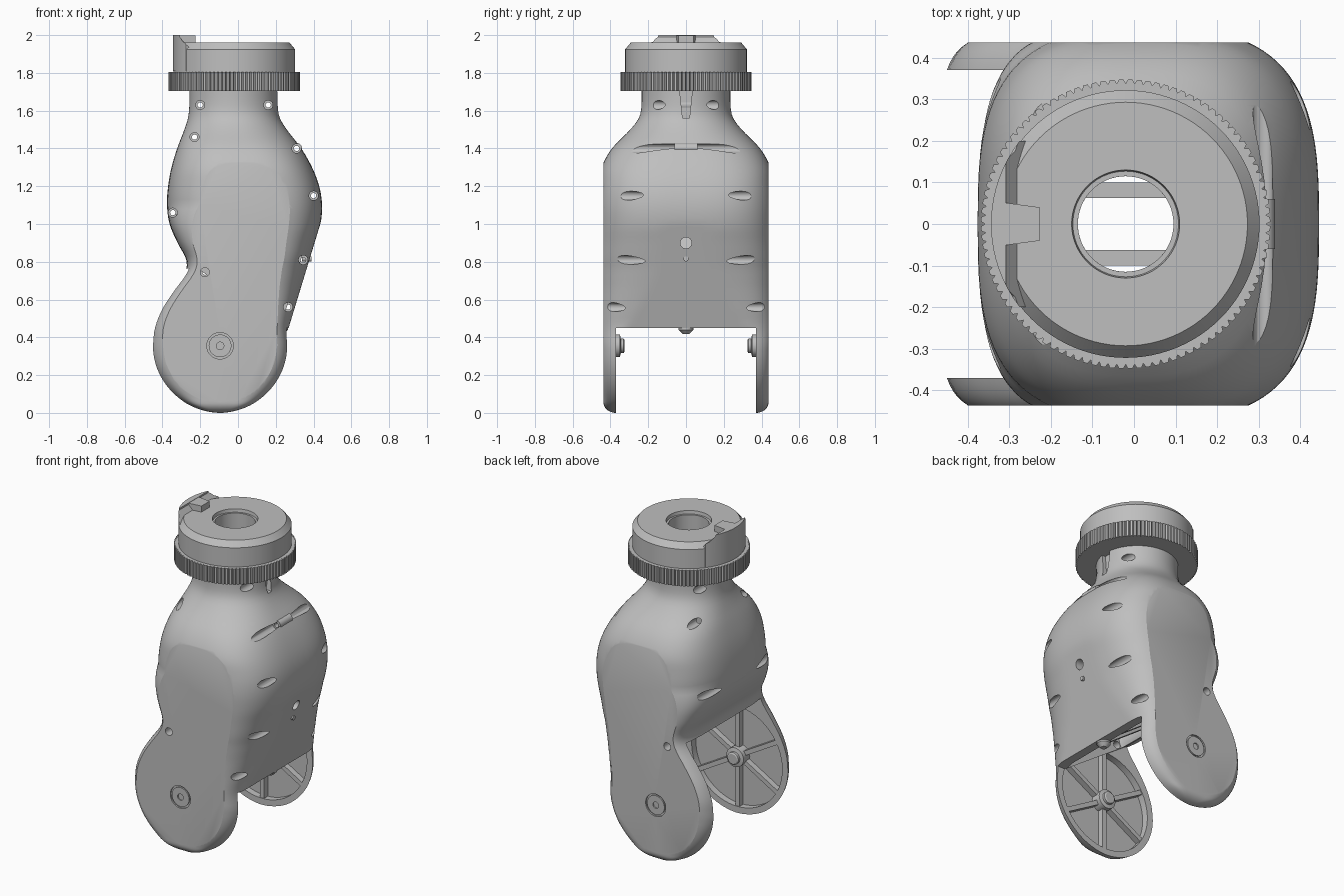
import bpy, bmesh, math
from mathutils import Matrix, Vector

if "Cube" in bpy.data.objects:
    bpy.data.objects.remove(bpy.data.objects["Cube"])

grey = bpy.data.materials.new("plain grey")
grey.use_nodes = True
grey.diffuse_color = (0.52, 0.52, 0.52, 1)
grey.node_tree.nodes["Principled BSDF"].inputs["Base Color"].default_value = (0.52, 0.52, 0.52, 1)

TURN = {"x": Matrix.Rotation(math.pi / 2, 4, "Y"),
        "y": Matrix.Rotation(-math.pi / 2, 4, "X"),
        "z": Matrix.Identity(4)}


def finish(name, bm):
    bmesh.ops.remove_doubles(bm, verts=bm.verts, dist=1e-5)
    bmesh.ops.recalc_face_normals(bm, faces=bm.faces)
    mesh = bpy.data.meshes.new(name)
    bm.to_mesh(mesh)
    bm.free()
    obj = bpy.data.objects.new(name, mesh)
    bpy.context.collection.objects.link(obj)
    mesh.materials.append(grey)
    return obj


def skin(bm, rings, closed=False):
    """Join rings of points into a surface."""
    rows = [[bm.verts.new(p) for p in ring] for ring in rings]
    pairs = list(zip(rows, rows[1:])) + ([(rows[-1], rows[0])] if closed else [])
    for low, high in pairs:
        for i in range(len(low)):
            j = (i + 1) % len(low)
            bm.faces.new((low[i], low[j], high[j], high[i]))
    return rows


def lathe(name, profile, at=(0, 0, 0), axis="z", closed=False, n=64):
    bm = bmesh.new()
    move = Matrix.Translation(at) @ TURN[axis]
    angles = [math.tau * i / n for i in range(n)]
    skin(bm, [[move @ Vector((r * math.cos(t), r * math.sin(t), h)) for t in angles]
              for r, h in profile], closed)
    return finish(name, bm)


def rod(name, r, lo, hi, at, axis, n=32):
    return lathe(name, [(0, lo), (r, lo), (r, hi), (0, hi)], at, axis, n=n)


def prism(name, points, axis, lo, hi):
    place = {"x": lambda p, d: (d, *p), "y": lambda p, d: (p[0], d, p[1]), "z": lambda p, d: (*p, d)}[axis]
    bm = bmesh.new()
    ends = skin(bm, [[place(p, d) for p in points] for d in (lo, hi)])
    for end in ends:
        bm.faces.new(end)
    return finish(name, bm)


def boolean(obj, cutter, operation="DIFFERENCE"):
    mod = obj.modifiers.new("cut", "BOOLEAN")
    mod.operation, mod.solver, mod.object = operation, "EXACT", cutter
    bpy.context.view_layer.objects.active = obj
    bpy.ops.object.modifier_apply(modifier=mod.name)
    bpy.data.objects.remove(cutter)


# Body outline by height: z, low x, high x, half depth, squareness
OUTLINE = [(.355, -.469, .279, .462, 6), (.45, -.456, .277, .468, 5.5), (.55, -.416, .304, .47, 4.4),
           (.65, -.35, .333, .47, 3.6), (.72, -.297, .354, .47, 3.2), (.77, -.272, .369, .47, 3),
           (.82, -.277, .384, .47, 3), (.9, -.32, .408, .47, 3), (1, -.362, .437, .47, 3),
           (1.1, -.376, .445, .47, 3), (1.2, -.37, .43, .462, 3), (1.3, -.352, .392, .447, 2.9),
           (1.4, -.322, .335, .392, 2.75), (1.5, -.284, .258, .295, 2.3), (1.56, -.265, .222, .25, 2.1),
           (1.62, -.258, .212, .236, 2), (1.75, -.256, .21, .235, 2)]
HUB = (-.095, 0, .355)
RAD, FACE = .355, .3


def shape_at(z):
    if z < RAD:
        # Round lobe with a smaller round flat on its outer side
        drop, rim = RAD - z, RAD - FACE
        half = 1.055 * math.sqrt(max(0, RAD ** 2 - drop ** 2))
        if z < rim:
            depth = .37 + .067 * math.sqrt(1 - (1 - z / rim) ** 2)
        else:
            depth = .437 / (1 - (math.sqrt(max(0, FACE ** 2 - drop ** 2)) / half) ** 6) ** (1 / 6)
        return HUB[0] - half, HUB[0] + half, depth, 6
    i = max(k for k in range(len(OUTLINE) - 1) if OUTLINE[k][0] <= z + 1e-9)
    p, q = OUTLINE[i], OUTLINE[i + 1]
    before, after = OUTLINE[max(i - 1, 0)], OUTLINE[min(i + 2, len(OUTLINE) - 1)]
    w = q[0] - p[0]
    t = (z - p[0]) / w
    out = []
    for k in range(1, 5):
        m0 = (q[k] - before[k]) / (q[0] - before[0]) * w
        m1 = (after[k] - p[k]) / (after[0] - p[0]) * w
        out.append((2*t**3 - 3*t*t + 1) * p[k] + (t**3 - 2*t*t + t) * m0
                   + (3*t*t - 2*t**3) * q[k] + (t**3 - t*t) * m1)
    return out


def loft(name, heights, inset, flat):
    """Stack of rounded sections, sliced flat at the front and back."""
    bm = bmesh.new()
    rings = []
    for z in heights:
        lo, hi, depth, power = shape_at(z)
        mid, a, b = (lo + hi) / 2, max((hi - lo) / 2 - inset, 0), depth - inset
        limit = .268 + (z - .45) * .305 - inset if z > .42 else 9
        square = max(power, min(6, 6 - (z - .77) * 9))
        ring = []
        for i in range(96):
            c, s = math.cos(math.tau * i / 96), math.sin(math.tau * i / 96)
            n = power if c > 0 else square
            x = mid + math.copysign(abs(c) ** (2 / n), c) * a
            ring.append((min(x, limit), math.copysign(abs(s) ** (2 / n), s) * b, z))
        rings.append(ring)
    rows = skin(bm, rings)
    bm.faces.new(rows[0])
    bm.faces.new(rows[-1])
    bmesh.ops.remove_doubles(bm, verts=bm.verts, dist=1e-5)
    for side in (-1, 1):
        bmesh.ops.bisect_plane(bm, geom=bm.verts[:] + bm.edges[:] + bm.faces[:], dist=1e-6,
                               plane_co=(0, side * flat, 0), plane_no=(0, side, 0), clear_outer=True)
        bmesh.ops.holes_fill(bm, edges=[e for e in bm.edges if e.is_boundary], sides=0)
    return finish(name, bm)


# Body shell with fork, hollow inside and neck bore
low = [RAD * (1 - math.cos(math.pi / 2 * i / 26)) for i in range(26)]
body = loft("body_shell", low + [RAD + i * .025 for i in range(55)], 0, .437)
boolean(body, prism("fork_cut", [(-.7, -.2), (.6, -.2), (.6, .45), (.2, .45), (-.25, .765), (-.7, .765)],
                    "y", -.37, .37))
boolean(body, loft("hollow_cut", [.4 + i * .03 for i in range(38)], .055, .36))
TOP = (-.02, 0, 0)
boolean(body, rod("bore_cut", .115, 1.3, 2.2, TOP, "z", 64))
parts = [body]

# Screw holes through both halves, with bosses inside
SCREWS = [(-.2, 1.63), (.16, 1.63), (-.23, 1.46), (.31, 1.4), (-.345, 1.06),
          (.4, 1.15), (-.175, .745), (.345, .81), (.265, .56)]
for k, (x, z) in enumerate(SCREWS):
    boolean(body, rod("screw_cut", .024, -.6, .6, (x, 0, z), "y", 20))
    parts.append(lathe(f"screw_boss_{k + 1}", [(.014, -.06), (.029, -.06), (.029, .06), (.014, .06)],
                       (x, 0, z), "y", True, 20))
boolean(body, rod("side_hole_cut", .03, .3, .6, (0, 0, .9), "x", 24))
parts.append(rod("side_pin", .014, .34, .39, (0, 0, .815), "x", 16))
boolean(body, prism("neck_notch_cut", [(-.038, 1.75), (-.018, 1.56), (.018, 1.56), (.038, 1.75)],
                    "x", .185, .4))

for side, label in ((-1, "front"), (1, "back")):
    # Leg pocket, outer recess and axle
    boolean(body, rod("pocket_cut", .315, side * .36, side * .412, HUB, "y", 64))
    boolean(body, rod("recess_cut", .07, side * .428, side * .5, HUB, "y", 40))
    parts.append(lathe(label + "_axle_disc", [(.02, side * .42), (.06, side * .42), (.06, side * .436),
                                              (.02, side * .436)], HUB, "y", True, 40))
    parts.append(lathe(label + "_axle_hub", [(0, side * .415), (.06, side * .415), (.06, side * .35),
                       (.038, side * .345), (.038, side * .33), (.03, side * .325), (0, side * .325)],
                       HUB, "y", n=32))
    # Six stiffening spokes
    for k in range(6):
        t = math.radians(90 + 60 * k)
        u, v = Vector((math.cos(t), math.sin(t))), Vector((-math.sin(t), math.cos(t))) * .014
        hub = Vector((HUB[0], HUB[2]))
        parts.append(prism(f"{label}_spoke_{k + 1}", [hub + u * .04 - v, hub + u * .32 - v,
                           hub + u * .32 + v, hub + u * .04 + v], "y", side * .375, side * .416))
    # Inner ribs
    parts.append(prism(label + "_inner_rib", [(-.235, .78), (.2, .47), (.24, .5), (.36, .9), (.36, 1.05),
                       (-.33, 1.05)], "y", side * .062, side * .1))

# Lug under the lower edge
parts.append(lathe("lower_lug", [(0, .418), (.018, .418), (.04, .44), (.04, .46), (0, .46)], (.225, 0, 0), n=24))

# Knurled collar
teeth = 100
ridges = []
for i in range(teeth * 4):
    t, r = math.tau * i / (teeth * 4), .338 if i % 4 == 0 else .348
    ridges.append((TOP[0] + r * math.cos(t), r * math.sin(t)))
collar = prism("knurled_collar", ridges, "z", 1.705, 1.805)
boolean(collar, rod("collar_bore_cut", .115, 1.5, 2, TOP, "z", 64))
parts.append(collar)

# Cap with central bore
parts.append(lathe("cap", [(.115, 1.75), (.322, 1.75), (.322, 1.925), (.293, 1.96), (.13, 1.96),
                           (.127, 1.94), (.115, 1.94)], TOP, closed=True, n=96))

# Raised catch on the cap edge, sloped inwards, with a tongue
catch = prism("cap_catch", [(-.2, 1.81), (.2, 1.81), (.2, 1.955), (.175, 1.965), (.145, 2), (-.145, 2),
                            (-.175, 1.965), (-.2, 1.955)], "x", -.4, -.255)
boolean(catch, rod("catch_trim", .324, 1.7, 2.1, TOP, "z", 96), "INTERSECT")
boolean(catch, prism("catch_slope_cut", [(-.308, 2.05), (-.308, 1.99), (-.26, 1.935), (0, 1.935), (0, 2.05)],
                     "y", -.3, .3))
parts.append(catch)
parts.append(prism("catch_tongue", [(-.315, -.052), (-.226, -.04), (-.226, .04), (-.315, .052)],
                   "z", 1.94, 1.998))

# Smooth shading with sharp edges kept
for obj in bpy.context.view_layer.objects:
    obj.select_set(obj in parts)
bpy.context.view_layer.objects.active = body
bpy.ops.object.shade_smooth_by_angle(angle=math.radians(25))
